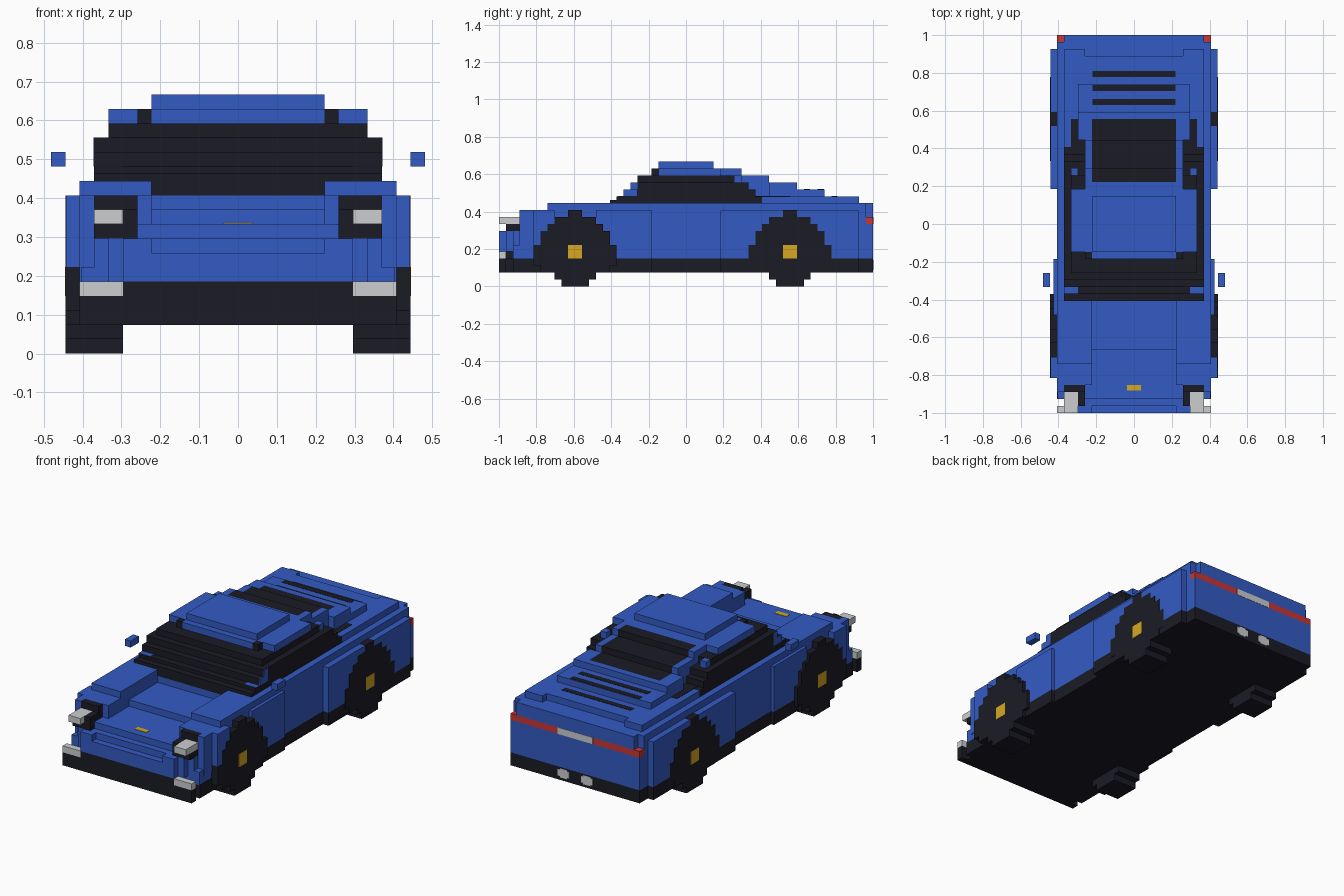
import bpy

default_cube = bpy.data.objects.get("Cube")
if default_cube:
    bpy.data.objects.remove(default_cube, do_unlink=True)

UNIT = 1 / 27  # edge of one block


def material(name, colour):
    mat = bpy.data.materials.new(name)
    mat.use_nodes = True
    mat.diffuse_color = (*colour, 1)
    mat.node_tree.nodes["Principled BSDF"].inputs["Base Color"].default_value = (*colour, 1)
    return mat


blue = material("blue_paint", (.033, .105, .55))
dark = material("dark_glass_and_rubber", (.011, .011, .019))
silver = material("silver_lamp", (.6, .61, .62))
gold = material("gold_trim", (.67, .39, .015))
red = material("red_lamp", (.58, .035, .035))

CORNERS = [(i, j, k) for i in (0, 1) for j in (0, 1) for k in (0, 1)]
FACES = [(0, 1, 3, 2), (4, 6, 7, 5), (0, 4, 5, 1), (2, 3, 7, 6), (0, 2, 6, 4), (1, 5, 7, 3)]


def block(name, mat, x, y, z):
    """Box given by its range along each axis, in block units."""
    mesh = bpy.data.meshes.new(name)
    verts = [(x[i] * UNIT, y[j] * UNIT, z[k] * UNIT) for i, j, k in CORNERS]
    mesh.from_pydata(verts, [], FACES)
    mesh.materials.append(mat)
    obj = bpy.data.objects.new(name, mesh)
    bpy.context.collection.objects.link(obj)
    return obj


def slab(name, mat, half, y, z):
    """Box centred across the car."""
    return block(name, mat, (-half, half), y, z)


def pair(name, mat, x, y, z):
    """Box on the left and its mirror on the right."""
    block("left_" + name, mat, x, y, z)
    block("right_" + name, mat, (-x[1], -x[0]), y, z)


# Floor, sills and front lip
slab("floor", dark, 11, (-25, 27), (2, 4))
slab("floor_front", dark, 10, (-26, -25), (2, 4))
slab("front_lip", dark, 11, (-27, -26), (2, 4))
slab("front_grille", dark, 8, (-27, -25), (4, 5))
pair("fog_lamp", silver, (8, 11), (-27, -26), (4, 5))
pair("rear_sill", dark, (11, 11.95), (5, 25), (2, 4))
pair("front_sill", dark, (11, 11.5), (-13, -5), (2, 4))

# Stepped nose and sunken hood
slab("nose_lip", blue, 6, (-27, -26), (5, 7))
pair("nose_cheek", blue, (6, 8), (-27, -26), (5, 8))
for half, front in ((9, -26), (10, -25), (11, -24)):
    slab("nose_layer", blue, half, (front, -18), (5, 8))
slab("nose_base", blue, 10.9, (-25, -20), (4, 6))
slab("front_hood", blue, 7, (-25, -18), (8, 9))
slab("rear_hood", blue, 6, (-18, -11), (4, 10))
slab("cowl", blue, 6, (-11, -10), (4, 11))
slab("hood_badge", gold, 1, (-23.8, -23), (9, 9.06))

# Headlights in dark housings
pair("lamp_housing_back", dark, (7, 10), (-24, -23), (8, 11))
pair("lamp_housing_floor", dark, (7, 10), (-26, -24), (8, 9))
pair("lamp_housing_cheek", dark, (7, 8), (-26, -24), (9, 10))
pair("headlight", silver, (8, 10), (-27, -24), (9, 10))
pair("lamp_outer_wing", blue, (10, 11), (-24, -20), (8, 11))
pair("lamp_rear_wing", blue, (6, 10), (-23, -20), (8, 11))

# Fenders and main shell
pair("front_ridge", blue, (6, 11), (-20, -10), (4, 12))
pair("front_fender", blue, (11, 11.95), (-22, -19), (6, 11))
pair("front_arch", blue, (11, 11.95), (-19, -13), (6, 8.9))
pair("front_fender_back", blue, (11, 11.5), (-13, -5), (4, 11))
pair("rear_fender", blue, (11, 11.95), (5, 25), (4, 10.95))
slab("main_shell", blue, 11, (-10, 26), (4, 12))

# Tail with lamp band, plate and exhausts
slab("tail_panel", blue, 11, (26, 27), (4, 9))
slab("tail_lamp_band", red, 11, (26, 27), (9, 10))
slab("tail_top", blue, 10, (26, 27), (10, 12))
slab("tail_plate", silver, 3, (26.9, 27.04), (9, 10))
pair("exhaust", silver, (1, 3), (26.9, 27.04), (2.6, 3.6))
pair("exhaust_core", silver, (1.4, 2.6), (26.9, 27.04), (2.4, 3.8))

# Windshield and side glass, one layer at a time
glass_layers = ((10, -11, 10, 12), (10, -10, 11, 13), (10, -9, 10, 14),
                (10, -8, 9, 15), (9, -7, 7, 16))
bottom = 11
for half, front, back, top in glass_layers:
    slab("cabin_glass", dark, half, (front, back), (bottom, top))
    bottom = top
slab("windshield_base", dark, 10, (-11, -9), (11, 12.5))
pair("pillar_foot", blue, (8, 10), (-9.9, -9), (13, 13.04))
pair("lower_pillar", blue, (9.9, 10.04), (-9, -7), (13, 14))
pair("upper_pillar", blue, (9.9, 10.04), (-8, -7), (14, 15))

# Roof
slab("roof_front", blue, 6, (-5, -4), (16, 17))
pair("roof_front_glass", dark, (6, 7), (-5, -4), (16, 17))
slab("roof_rim", blue, 9, (-4, 5), (16, 17))
slab("roof_back", blue, 7, (5, 6), (16, 17))
slab("roof_panel", blue, 6, (-4, 4), (16, 18))

# Fastback steps with the rear window set in the middle
for outer, start, back, top in ((7, 4, 8, 17), (7, 7, 12, 16), (8, 12, 16, 15)):
    pair("rear_pillar", blue, (6, outer), (start, back), (12, top))
    slab("rear_window", dark, 6, (6, min(back, 15)), (12, top))
pair("quarter_glass", dark, (7, 9), (10, 12), (12, 13.04))
pair("quarter_glass_tip", dark, (8, 9), (12, 15), (12, 13.04))
pair("quarter_pillar", blue, (8, 9), (7, 8), (14, 16))
slab("window_surround", blue, 6, (15, 16), (12, 15))
slab("engine_cover", blue, 8, (16, 20), (12, 14))
slab("rear_deck", blue, 10, (11, 24), (12, 13))
pair("deck_corner", blue, (7, 10), (24, 25), (12, 13))
for start, top in ((17, 14), (19, 14), (21, 13)):
    slab("vent_slat", dark, 5.9, (start, start + .9), (top, top + .04))

# Mirrors
pair("mirror", blue, (12, 13), (-9, -7), (13, 14))

# Wheels from stacked rows, with square hubs
ROWS = (2, 3, 5, 6, 6, 6, 5, 5, 4, 3, 1)
for place, centre in (("front", -16), ("rear", 15)):
    for level, reach in enumerate(ROWS):
        # rows inside the shell only need their outer tread
        inner = 8 if level < 4 else 10.5
        pair(place + "_wheel_row", dark, (inner, 12),
             (centre - reach, centre + reach), (level, level + 1))
    pair(place + "_hub", gold, (11.9, 12.04), (centre - 1, centre + 1), (4, 6))
